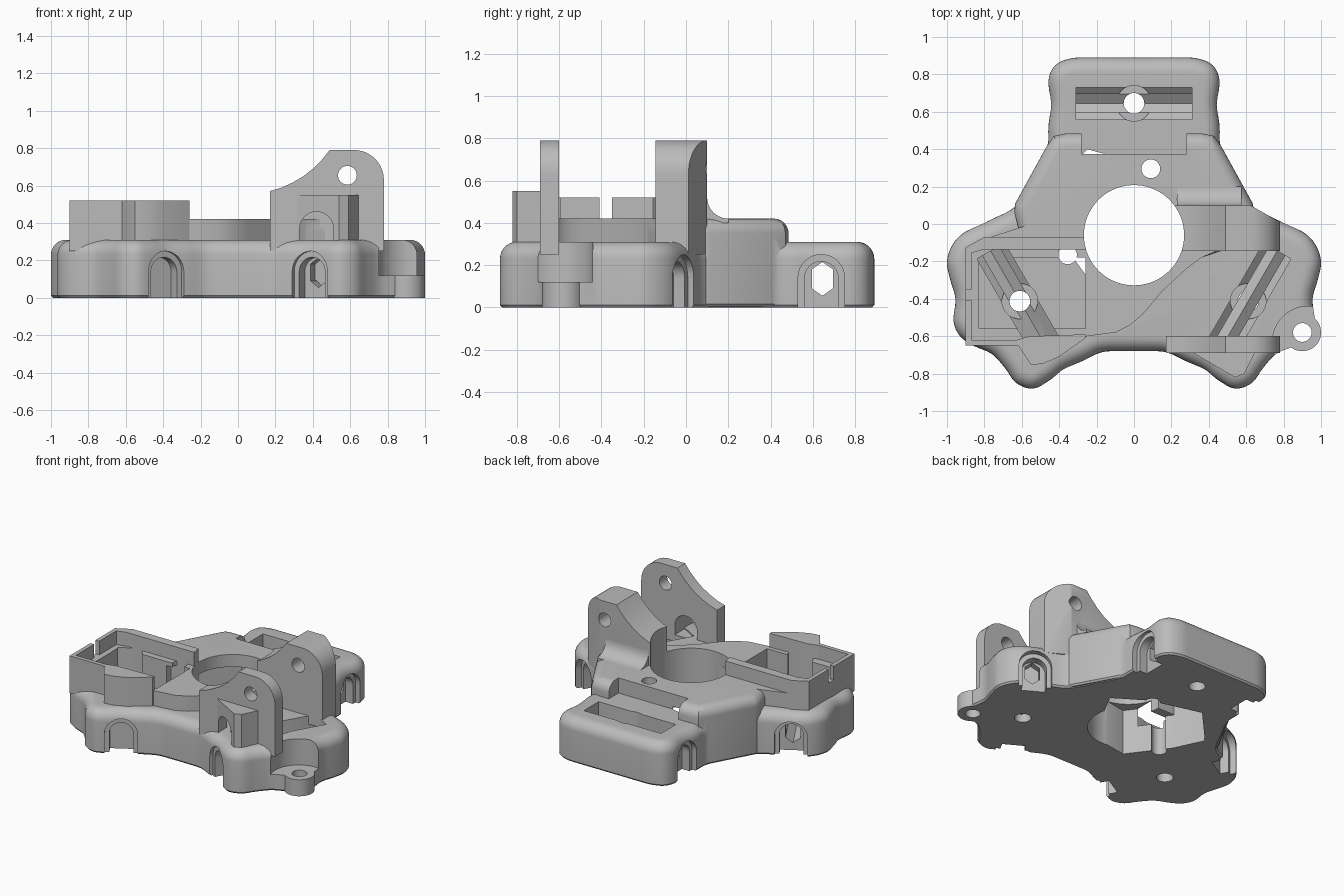
import bpy, bmesh, math
from mathutils import Matrix, Vector

if "Cube" in bpy.data.objects:
    bpy.data.objects.remove(bpy.data.objects["Cube"])

grey = bpy.data.materials.new("plain grey")
grey.use_nodes = True
grey.diffuse_color = (0.5, 0.5, 0.5, 1)
grey.node_tree.nodes["Principled BSDF"].inputs["Base Color"].default_value = (0.5, 0.5, 0.5, 1)

HUB = Vector((0, -0.06, 0))
ALONG_X = Matrix(((0, 0, 1), (1, 0, 0), (0, 1, 0))).to_4x4()   # profile in y, z
ALONG_Y = Matrix(((1, 0, 0), (0, 0, -1), (0, 1, 0))).to_4x4()  # profile in x, z


def loft(name, rings, matrix=Matrix()):
    """Capped solid through rings of equal point counts."""
    bm = bmesh.new()
    loops = [[bm.verts.new(matrix @ Vector(p)) for p in r] for r in rings]
    n = len(loops[0])
    bm.faces.new(loops[0])
    bm.faces.new(loops[-1])
    for a, b in zip(loops, loops[1:]):
        for i in range(n):
            j = (i + 1) % n
            bm.faces.new((a[i], a[j], b[j], b[i]))
    bmesh.ops.recalc_face_normals(bm, faces=bm.faces)
    mesh = bpy.data.meshes.new(name)
    bm.to_mesh(mesh)
    bm.free()
    mesh.materials.append(grey)
    ob = bpy.data.objects.new(name, mesh)
    bpy.context.collection.objects.link(ob)
    return ob


def prism(name, pts, lo, hi, matrix=Matrix()):
    return loft(name, [[(a, b, c) for a, b in pts] for c in (lo, hi)], matrix)


def arc(cx, cy, r, start=0, end=360, n=48):
    steps = n if end - start == 360 else n + 1
    return [(cx + r * math.cos(math.radians(start + (end - start) * i / n)),
             cy + r * math.sin(math.radians(start + (end - start) * i / n))) for i in range(steps)]


def rect(x0, x1, y0, y1):
    return [(x0, y0), (x1, y0), (x1, y1), (x0, y1)]


def smooth(pts, n=4):
    """Closed smooth curve through the points."""
    out, k = [], len(pts)
    for i in range(k):
        a, b, c, d = (Vector(pts[(i + j) % k]) for j in (-1, 0, 1, 2))
        for s in range(n):
            t = s / n
            p = 0.5 * (2 * b + (c - a) * t + (2 * a - 5 * b + 4 * c - d) * t ** 2
                       + (3 * b - a - 3 * c + d) * t ** 3)
            out.append((p.x, p.y))
    return out


def mirrored(half):
    return half + [(-x, y) for x, y in reversed(half)]


def inset(pts, d):
    """Move a clockwise outline inward."""
    out, k = [], len(pts)
    for i in range(k):
        t = (Vector(pts[(i + 1) % k]) - Vector(pts[i - 1])).normalized()
        out.append((pts[i][0] + t.y * d, pts[i][1] - t.x * d))
    return out


def rounded_slab(name, pts, lo, hi, r):
    rings = [[(x, y, lo) for x, y in inset(pts, 0.01)], [(x, y, lo + 0.012) for x, y in pts]]
    for i in range(8):
        a = math.pi / 2 * i / 7
        rings.append([(x, y, hi - r + r * math.sin(a)) for x, y in inset(pts, r * (1 - math.cos(a)))])
    return loft(name, rings)


def boolean(ob, tool, mode="DIFFERENCE"):
    mod = ob.modifiers.new(mode, "BOOLEAN")
    mod.operation, mod.solver, mod.object = mode, "EXACT", tool
    bpy.context.view_layer.objects.active = ob
    bpy.ops.object.modifier_apply(modifier=mod.name)
    bpy.data.objects.remove(tool)


def cut(ob, pts, lo, hi, matrix=Matrix()):
    boolean(ob, prism("cutter", pts, lo, hi, matrix))


def arch(cy, r, top):
    return [(cy + r, -0.1)] + arc(cy, top - r, r, 0, 180, 16) + [(cy - r, -0.1)]


# Three-lobed base with rounded upper rim
half = [(0.12, .89), (0.25, .89), (.34, .885), (.42, .85), (.457, .77), (.445, .64), (.458, .52),
        (.465, .41), (.54, .26), (.63, .1), (.75, .03), (.9, -.04), (.97, -.11), (1, -.2),
        (.985, -.29), (.955, -.4), (.965, -.52), (.93, -.6), (.86, -.65), (.76, -.695),
        (.69, -.77), (.63, -.85), (.54, -.88), (.45, -.835), (.37, -.775), (.27, -.73),
        (.17, -.685), (.06, -.68)]
body = rounded_slab("body", smooth(mirrored(half)), 0, 0.31, 0.08)

# Raised hub, notched at the back between two rounded shoulders
trunk = mirrored([(.43, .47), (.47, .41), (.635, .11), (.64, .06), (.6, -.1), (.3, -.2)])
trunk = [(.36, .485)] + trunk + [(-.36, .485)]
hub = rounded_slab("hub", trunk, 0.004, 0.42, 0.07)
cut(hub, rect(-.28, .28, .375, .7), 0.3, 0.6)
boolean(body, hub, "UNION")

# Hub deck with a sweeping front edge
deck = [(-.55, 0), (.5, .05), (.45, -.14), (.36, -.18), (.28, -.24), (.15, -.36), (.05, -.48),
        (-.02, -.54), (-.1, -.58), (-.25, -.6), (-.6, -.63), (-.88, -.64), (-.88, -.13), (-.8, -.08)]
boolean(body, prism("deck", deck, 0.2, 0.42), "UNION")

# Central bore, hollow underside, tray and wire holes
cut(body, arc(0, -.06, .268, n=72), -1, 2)
cut(body, [(.34, .16), (.12, .3), (-.25, .4), (-.5, .13), (-.4, -.08), (-.2, -.35), (.1, -.3)], -.1, .33)
cut(body, rect(-.83, -.26, -.56, -.18), .2, 1)
cut(body, arc(.09, .295, .05), -1, 1)
cut(body, arc(-.355, -.165, .05), -1, 1)
cut(body, arc(-.355, -.165, .095), .25, .39)
cut(body, arc(.93, -.63, .19), .12, 1)

# Slot, screw hole, hexagonal tunnel and side arches in each lobe
hexagon = [(.645, .215), (.595, .18), (.595, .09), (.645, .055), (.695, .09), (.695, .18)]
groove = [(.56, .6), (.56, .13), (.645, .055), (.73, .13), (.73, .6)]
for k in range(3):
    turn = Matrix.Translation(HUB) @ Matrix.Rotation(k * math.tau / 3, 4, "Z") @ Matrix.Translation(-HUB)
    cut(body, groove, -.31, .31, turn @ ALONG_X)
    cut(body, arc(0, .645, .095), .09, 1, turn)
    cut(body, arc(0, .645, .055), -1, 1, turn)
    cut(body, hexagon, -.6, .6, turn @ ALONG_X)
    for side in (-1, 1):
        cut(body, arch(.64, .11, .25), side * .42, side * .56, turn @ ALONG_X)
        cut(body, arch(.64, .08, .217), side * .36, side * .56, turn @ ALONG_X)

# Screw tab
tab = prism("screw_tab", arc(.9, -.58, .1), 0, .12)
cut(tab, arc(.9, -.58, .05), -1, 1)
cut(body, arc(.9, -.58, .05), -1, 1)

# Two upright brackets with pivot holes
upright = ([(.17, .25), (.17, .57), (.23, .588), (.29, .615), (.35, .65), (.4, .69), (.45, .74), (.49, .79)]
           + arc(.62, .63, .16, 90, 0, 12) + [(.78, .25)])
front_bracket = prism("front_bracket", upright, .60, .69, ALONG_Y)
rear_bracket = prism("rear_bracket", upright, -.10, .145, ALONG_Y)
cut(rear_bracket, arc(0, -.06, .268, n=72), -1, 2)
cut(rear_bracket, [(.8, 0), (.8, .2), (.6, .2), (.6, .112)], -1, 2)

# Concave fillet behind the rear bracket
fillet = [(.09, .4), (.09, .52)] + arc(.2, .52, .1, 180, 270, 10) + [(.2, .4)]
rear_fillet = prism("rear_fillet", fillet, .23, .575, ALONG_X)

# Wire guard in front of the front bracket
guard = prism("right_wire_guard", [(.3, -.68), (.54, -.82), (.59, -.8), (.65, -.68)], .25, .55)
tunnel = [(.51, .3)] + arc(.42, .37, .09, 0, 180, 16) + [(.33, .3)]
for part in (front_bracket, guard):
    cut(part, tunnel, .5, .9, ALONG_Y)
for part in (front_bracket, rear_bracket):
    cut(part, arc(.585, .655, .05), -1, 1, ALONG_Y)

# Tray walls with a cable notch, and the left wire guard
wall = prism("tray_wall", [(-.26, -.07), (-.8, -.07), (-.9, -.125), (-.9, -.65), (-.6, -.65), (-.6, -.62),
                           (-.87, -.62), (-.87, -.155), (-.8, -.135), (-.26, -.135)], .25, .52)
cut(wall, rect(-1, -.85, -.41, -.35), .42, 1)
cut(wall, arc(0, -.06, .268, n=72), -1, 2)
left_guard = prism("left_wire_guard", [(-.63, -.62), (-.62, -.65), (-.55, -.755), (-.48, -.745),
                                       (-.4, -.71), (-.26, -.61), (-.26, -.59), (-.56, -.6)], .25, .52)

# Smooth curved surfaces, keep edges crisp
bpy.ops.object.select_all(action="DESELECT")
for ob in (body, tab, front_bracket, rear_bracket, rear_fillet, guard, wall, left_guard):
    ob.select_set(True)
bpy.context.view_layer.objects.active = body
bpy.ops.object.shade_smooth_by_angle(angle=math.radians(30))
